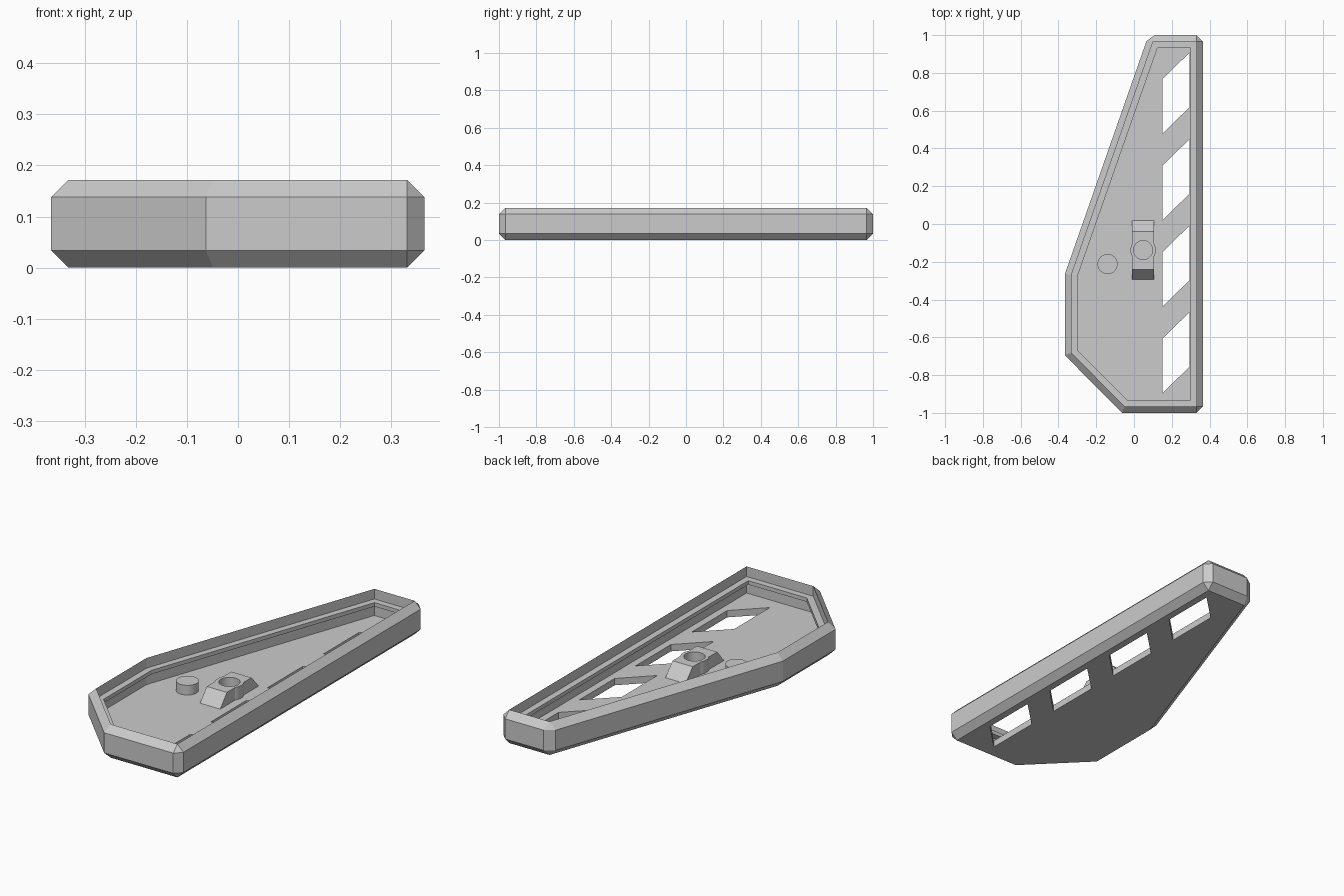
import bpy, bmesh, math
from mathutils import Vector

if "Cube" in bpy.data.objects:
    bpy.data.objects.remove(bpy.data.objects["Cube"])

FLOOR, HEIGHT, CHAMFER = 0.035, 0.172, 0.034

grey = bpy.data.materials.new("plain_grey")
grey.use_nodes = True
colour = (0.6, 0.6, 0.6, 1)
grey.diffuse_color = colour
grey.node_tree.nodes["Principled BSDF"].inputs["Base Color"].default_value = colour


def finish(bm, name):
    bmesh.ops.recalc_face_normals(bm, faces=bm.faces)
    mesh = bpy.data.meshes.new(name)
    bm.to_mesh(mesh)
    bm.free()
    mesh.materials.append(grey)
    obj = bpy.data.objects.new(name, mesh)
    bpy.context.collection.objects.link(obj)
    return obj


def prism(points, shift):
    """Extrude a closed outline of 3D points along a vector."""
    bm = bmesh.new()
    face = bm.faces.new([bm.verts.new(p) for p in points])
    new = bmesh.ops.extrude_face_region(bm, geom=[face])["geom"]
    bmesh.ops.translate(bm, vec=shift, verts=[g for g in new if isinstance(g, bmesh.types.BMVert)])
    bmesh.ops.recalc_face_normals(bm, faces=bm.faces)
    return bm


def cylinder(name, x, y, z0, z1, radius):
    ring = [(x + radius * math.cos(a), y + radius * math.sin(a), z0)
            for a in (math.tau * i / 48 for i in range(48))]
    return finish(prism(ring, (0, 0, z1 - z0)), name)


def combine(obj, tool, operation):
    mod = obj.modifiers.new(operation.lower(), 'BOOLEAN')
    mod.operation, mod.object, mod.solver = operation, tool, 'EXACT'
    bpy.context.view_layer.objects.active = obj
    bpy.ops.object.modifier_apply(modifier=mod.name)
    bpy.data.objects.remove(tool)


def smooth(obj):
    bpy.ops.object.select_all(action='DESELECT')
    obj.select_set(True)
    bpy.context.view_layer.objects.active = obj
    bpy.ops.object.shade_smooth_by_angle(angle=math.radians(30))


# Tray: chamfered prism, hollowed from the top with a lip around the inside
outline = [(0.365, -1), (0.365, 1), (0.077, 1), (-0.366, -0.265), (-0.366, -0.695), (-0.063, -1)]
bm = prism([(x, y, 0) for x, y in outline], (0, 0, HEIGHT))
sharp = [e for e in bm.edges if e.calc_face_angle() > math.radians(55)]
bmesh.ops.bevel(bm, geom=sharp, offset=CHAMFER, offset_type='OFFSET', segments=1,
                affect='EDGES', profile=0.5)
bm.normal_update()
top = max(bm.faces, key=lambda f: f.calc_center_median().z + f.normal.z)


def sink(face, z):
    """Extrude a face straight down to height z and return the new face."""
    new = bmesh.ops.extrude_face_region(bm, geom=[face])["geom"]
    bm.faces.remove(face) if face.is_valid else None
    face = [g for g in new if isinstance(g, bmesh.types.BMFace)][0]
    for v in face.verts:
        v.co.z = z
    bm.normal_update()
    return face


rim = [v.co.copy() for v in top.verts]
top = sink(top, 0.12)
bmesh.ops.inset_region(bm, faces=[top], thickness=0.033, use_even_offset=True)
top = sink(top, 0.1)
top = sink(top, 0.1)
for v in top.verts:
    near = min(rim, key=lambda p: (p.xy - v.co.xy).length)
    v.co.xy = near.xy
top = sink(top, FLOOR)
tray = finish(bm, "tray")

# Row of slanted slots through the floor
for i in range(4):
    y = 0.767 - 0.458 * i
    slot = [(0.15, y, -0.1), (0.15, y - 0.29, -0.1), (0.294, y - 0.148, -0.1), (0.294, y + 0.14, -0.1)]
    combine(tray, finish(prism(slot, (0, 0, 0.17)), "slot_cutter"), 'DIFFERENCE')

# Bracket with sloped ends, round boss and socket
side = [(-0.01, -0.295, FLOOR), (-0.01, -0.24, 0.1), (-0.01, -0.04, 0.1), (-0.01, 0.018, FLOOR)]
bracket = finish(prism(side, (0.115, 0, 0)), "bracket")
combine(bracket, cylinder("boss", 0.048, -0.138, FLOOR, 0.1, 0.067), 'UNION')
combine(bracket, cylinder("socket_cutter", 0.048, -0.138, FLOOR + 0.005, 0.2, 0.05), 'DIFFERENCE')
smooth(bracket)

# Locating pin
smooth(cylinder("pin", -0.14, -0.212, FLOOR, 0.085, 0.053))
